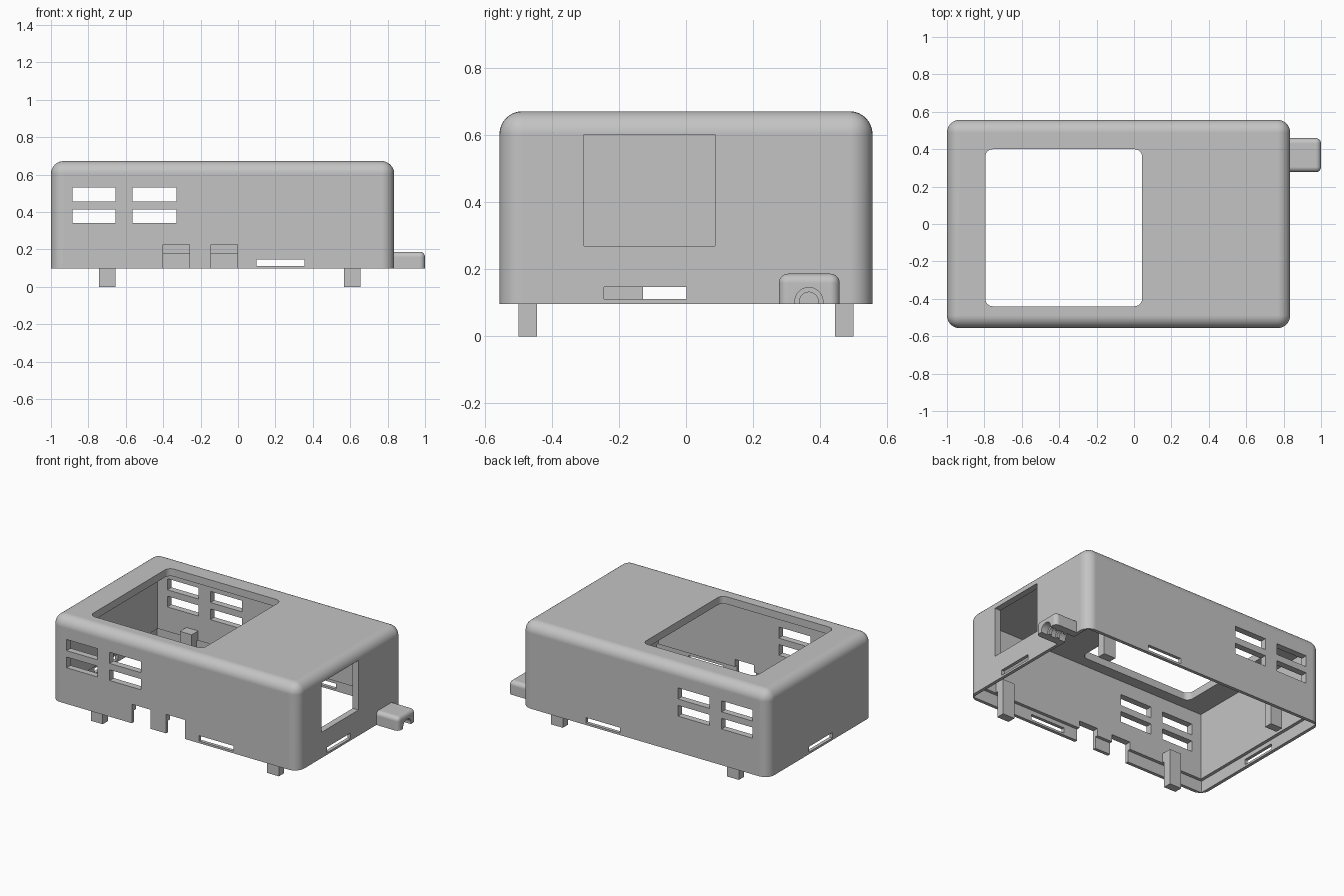
import bpy
import bmesh
import math
from mathutils import Matrix, Vector

if "Cube" in bpy.data.objects:
    bpy.data.objects.remove(bpy.data.objects["Cube"])

GREY = (0.55, 0.55, 0.55, 1)
plastic = bpy.data.materials.new("grey plastic")
plastic.use_nodes = True
plastic.diffuse_color = GREY
plastic.node_tree.nodes["Principled BSDF"].inputs["Base Color"].default_value = GREY


def add_object(name, bm):
    mesh = bpy.data.meshes.new(name)
    bm.to_mesh(mesh)
    bm.free()
    mesh.materials.append(plastic)
    obj = bpy.data.objects.new(name, mesh)
    bpy.context.collection.objects.link(obj)
    return obj


def box(name, xs, ys, zs, radius=0, rule=None, segments=8):
    """Box between limits, with the edges whose midpoint passes the rule rounded."""
    bm = bmesh.new()
    bmesh.ops.create_cube(bm, size=1)
    for v in bm.verts:
        v.co = Vector([(r[0] + r[1]) / 2 + c * (r[1] - r[0])
                       for c, r in zip(v.co, (xs, ys, zs))])
    if radius:
        edges = [e for e in bm.edges if rule((e.verts[0].co + e.verts[1].co) / 2)]
        bmesh.ops.bevel(bm, geom=edges, offset=radius, offset_type='OFFSET',
                        segments=segments, profile=0.5, affect='EDGES')
    return add_object(name, bm)


def rod_x(name, x0, x1, radius, y, z):
    bm = bmesh.new()
    turn = Matrix.Translation(((x0 + x1) / 2, y, z)) @ Matrix.Rotation(math.pi / 2, 4, 'Y')
    bmesh.ops.create_cone(bm, cap_ends=True, segments=32, radius1=radius,
                          radius2=radius, depth=x1 - x0, matrix=turn)
    return add_object(name, bm)


def apply_modifier(obj, mod):
    bpy.context.view_layer.objects.active = obj
    with bpy.context.temp_override(object=obj, active_object=obj):
        bpy.ops.object.modifier_apply(modifier=mod.name)


def cut(target, cutter):
    mod = target.modifiers.new("cut", 'BOOLEAN')
    mod.operation, mod.solver, mod.object = 'DIFFERENCE', 'EXACT', cutter
    apply_modifier(target, mod)
    bpy.data.objects.remove(cutter)


def smooth(obj):
    for o in bpy.context.selected_objects:
        o.select_set(False)
    obj.select_set(True)
    bpy.context.view_layer.objects.active = obj
    bpy.ops.object.shade_smooth_by_angle(angle=math.radians(30))
    obj.modifiers.new("flat face normals", 'WEIGHTED_NORMAL').keep_sharp = True


# Outer shell, rounded everywhere except the open bottom rim
X0, X1, Y, BASE, TOP = -1.0, 0.835, 0.557, 0.097, 0.672
WALL, LIP = 0.043, 0.022
shell = box("shell", (X0, X1), (-Y, Y), (BASE, TOP), 0.068, lambda m: m.z > BASE + 0.01)

# Cavity and the wider rebate around the bottom rim
for inset, top in ((WALL, TOP - 0.05), (LIP, 0.175)):
    cut(shell, box("cavity_cutter", (X0 + inset, X1 - inset),
                   (inset - Y, Y - inset), (-0.1, top)))

# Screen opening with rounded corners
cut(shell, box("screen_cutter", (-0.795, 0.043), (-0.44, 0.4), (0.5, 0.8), 0.04,
               lambda m: abs(m.z - 0.65) < 0.01, 6))

# Vents and clip slots through both front and back
for xs in ((-0.885, -0.655), (-0.565, -0.33)):
    for zs in ((0.34, 0.412), (0.455, 0.53)):
        cut(shell, box("vent_cutter", xs, (-0.8, 0.8), zs))
cut(shell, box("clip_slot_cutter", (0.1, 0.355), (-0.8, 0.8), (0.111, 0.147)))

# Connector notches in the front rim
for xs in ((-0.4, -0.26), (-0.145, -0.003)):
    cut(shell, box("notch_cutter", xs, (-0.8, -0.4), (0.0, 0.225)))

# Side window and end clip slots
cut(shell, box("window_cutter", (0.7, 1.1), (-0.305, 0.087), (0.27, 0.603)))
cut(shell, box("end_slot_cutter", (0.7, 1.1), (-0.245, 0.002), (0.111, 0.147)))
cut(shell, box("end_slot_cutter", (-1.2, -0.9), (-0.128, 0.12), (0.111, 0.147)))

# Cable passage through the end wall
CABLE_Y, CABLE_Z = 0.367, 0.104
cut(shell, rod_x("passage_cutter", 0.7, 1.1, 0.042, CABLE_Y, CABLE_Z))
smooth(shell)

# Cable clamp with a ribbed channel underneath
clamp = box("cable_clamp", (X1 - 0.01, 1.0), (0.277, 0.459), (BASE, 0.187), 0.028,
            lambda m: m.z > BASE + 0.01 and m.x > X1)
cut(clamp, rod_x("channel_cutter", 0.7, 1.1, 0.028, CABLE_Y, CABLE_Z))
for x0, x1 in ((0.8, 0.868), (0.89, 0.93), (0.952, 1.1)):
    cut(clamp, rod_x("groove_cutter", x0, x1, 0.042, CABLE_Y, CABLE_Z))
smooth(clamp)

# Four snap feet, each with a root that joins the side wall
for side, side_name in ((-1, "front"), (1, "back")):
    for x, end_name in ((-0.7, "right"), (0.61, "left")):
        bm = bmesh.new()
        profile = ((0.445, 0), (0.5, 0), (0.5, 0.178), (0.52, 0.178), (0.52, 0.24), (0.445, 0.24))
        face = bm.faces.new([bm.verts.new((x - 0.044, side * y, z)) for y, z in profile])
        out = bmesh.ops.extrude_face_region(bm, geom=[face])["geom"]
        bmesh.ops.translate(bm, vec=(0.088, 0, 0),
                            verts=[g for g in out if isinstance(g, bmesh.types.BMVert)])
        bmesh.ops.recalc_face_normals(bm, faces=bm.faces)
        add_object(side_name + "_" + end_name + "_foot", bm)
